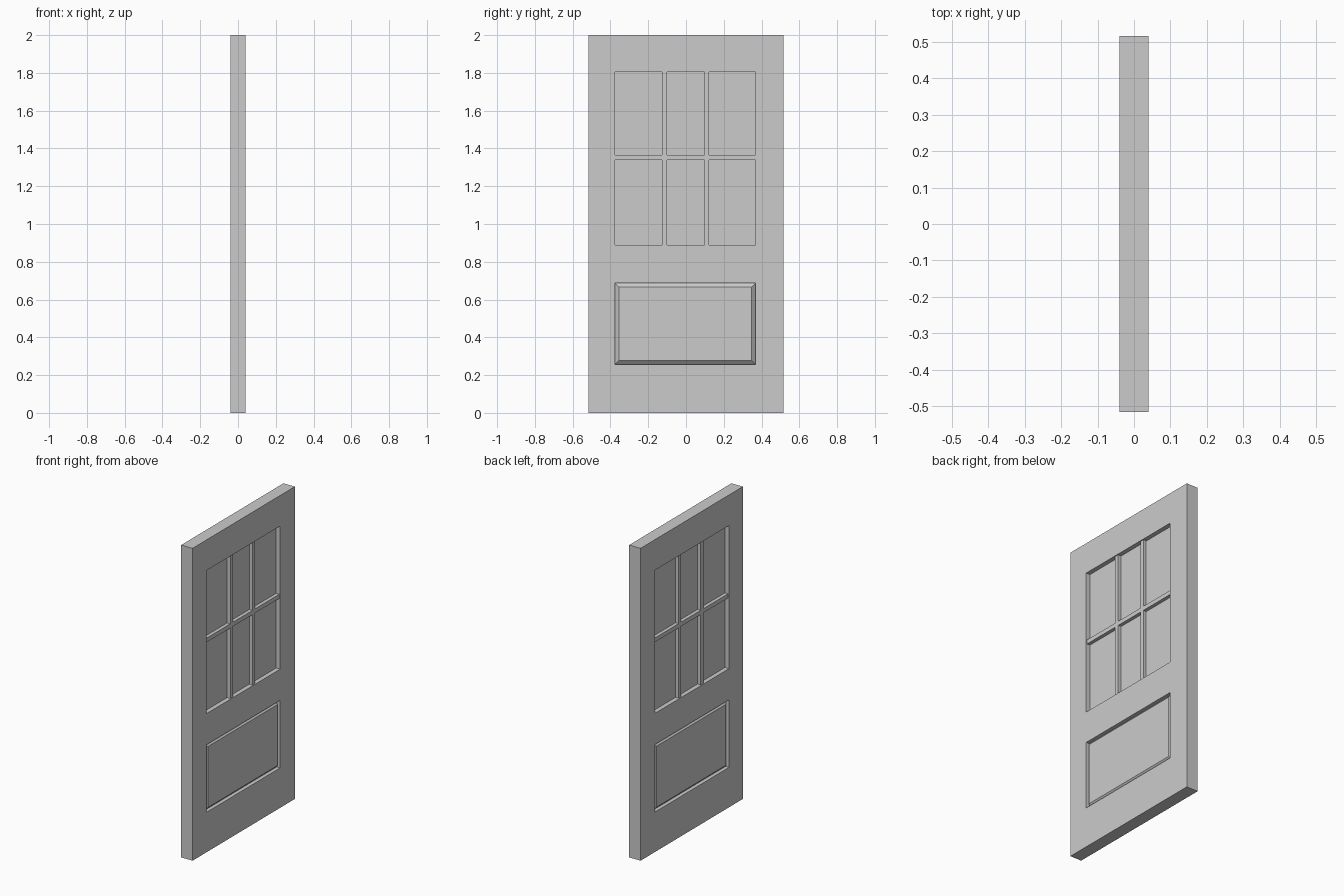
import bpy, bmesh

if "Cube" in bpy.data.objects:
    bpy.data.objects.remove(bpy.data.objects["Cube"])

T = 0.04                                     # half thickness of the door
W = 0.517                                    # half width of the door
Y0, Y1 = -0.377, 0.369                       # shared sides of both openings
PZ0, PZ1 = 0.256, 0.688                      # lower panel opening
WZ0, WZ1 = 0.888, 1.804                      # window opening


def finish(name, bm):
    bmesh.ops.recalc_face_normals(bm, faces=bm.faces)
    me = bpy.data.meshes.new(name)
    bm.to_mesh(me)
    bm.free()
    ob = bpy.data.objects.new(name, me)
    bpy.context.collection.objects.link(ob)
    return ob


def lattice(name, ys, zs, is_open, half):
    """Flat grid with open cells, given an even thickness about x = 0."""
    bm = bmesh.new()
    v = [[bm.verts.new((-half, y, z)) for z in zs] for y in ys]
    for i in range(len(ys) - 1):
        for j in range(len(zs) - 1):
            if not is_open(i, j):
                bm.faces.new((v[i][j], v[i + 1][j], v[i + 1][j + 1], v[i][j + 1]))
    bmesh.ops.delete(bm, geom=[p for p in bm.verts if not p.link_faces], context='VERTS')
    ext = bmesh.ops.extrude_face_region(bm, geom=bm.faces[:], use_keep_orig=True)
    top = [g for g in ext['geom'] if isinstance(g, bmesh.types.BMVert)]
    bmesh.ops.translate(bm, verts=top, vec=(2 * half, 0, 0))
    return finish(name, bm)


def panel(name, y0, y1, z0, z1, rings):
    """Closed solid from rectangular rings of (x, inset)."""
    bm = bmesh.new()
    loops = []
    for x, d in rings:
        pts = ((y0 + d, z0 + d), (y1 - d, z0 + d), (y1 - d, z1 - d), (y0 + d, z1 - d))
        loops.append([bm.verts.new((x, y, z)) for y, z in pts])
    for a, b in zip(loops, loops[1:]):
        for k in range(4):
            bm.faces.new((a[k], a[(k + 1) % 4], b[(k + 1) % 4], b[k]))
    bm.faces.new(loops[0])
    bm.faces.new(loops[-1])
    return finish(name, bm)


# Stiles and rails around the two openings
lattice("door_frame", (-W, Y0, Y1, W), (0, PZ0, PZ1, WZ0, WZ1, 2),
        lambda i, j: i == 1 and j in (1, 3), T)

# Glazing bars: two uprights and one crossbar
lattice("glazing_bars", (Y0, -0.126, -0.1, 0.097, 0.123, Y1),
        (WZ0, 1.339, 1.366, WZ1),
        lambda i, j: i % 2 == 0 and j % 2 == 0, 0.034)

# Glass sheet behind the bars
panel("window_glass", Y0, Y1, WZ0, WZ1, ((-0.012, 0), (0.012, 0)))

# Raised lower panel with sloping borders on both faces
panel("lower_panel", Y0, Y1, PZ0, PZ1,
      ((-0.035, 0.021), (-0.016, 0), (0.016, 0), (0.035, 0.021)))
